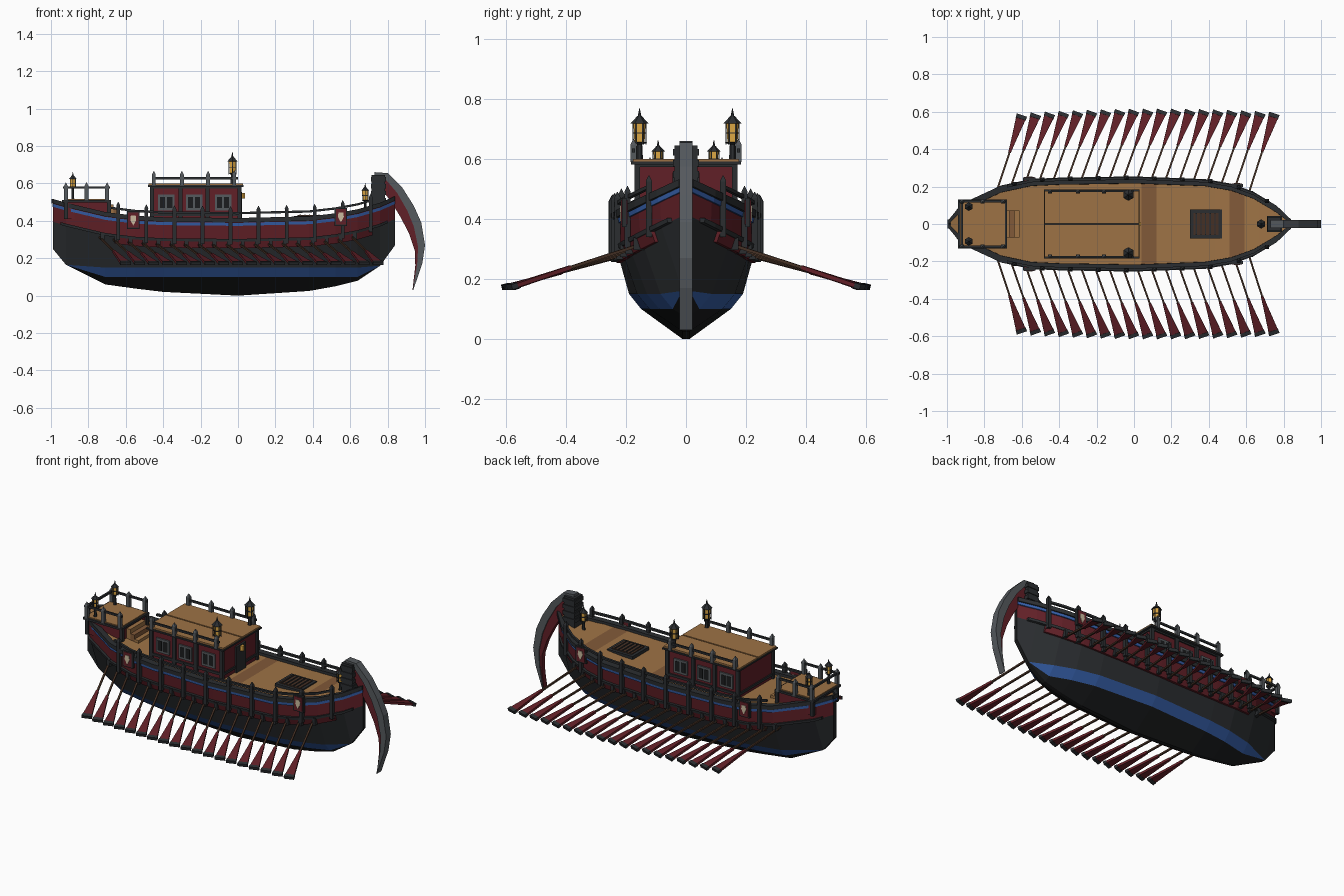
import bpy, bmesh, math
from mathutils import Vector, Matrix

if "Cube" in bpy.data.objects:
    bpy.data.objects.remove(bpy.data.objects["Cube"])

def mat(name, r, g, b):
    m = bpy.data.materials.new(name)
    m.diffuse_color = (r, g, b, 1)
    m.use_nodes = True
    m.node_tree.nodes["Principled BSDF"].inputs["Base Color"].default_value = m.diffuse_color
    return m

BLACK, CHAR = mat("black", .011, .012, .013), mat("charcoal", .024, .027, .03)
RED, BLUE = mat("red", .12, .014, .02), mat("blue", .035, .11, .38)
WOOD, DWOOD = mat("wood", .34, .17, .06), mat("dark_wood", .22, .10, .04)
BROWN, GREY = mat("brown", .06, .03, .018), mat("iron", .09, .10, .11)
GOLD, CREAM = mat("gold", .75, .40, .06), mat("cream", .6, .5, .35)

def finish(name, bm, *mats):
    bmesh.ops.recalc_face_normals(bm, faces=bm.faces)
    me = bpy.data.meshes.new(name)
    bm.to_mesh(me)
    bm.free()
    for m in mats:
        me.materials.append(m)
    bpy.context.collection.objects.link(bpy.data.objects.new(name, me))

def tube(bm, secs, mi=0):
    rings = [[bm.verts.new(p) for p in s] for s in secs]
    n = len(rings[0])
    faces = [bm.faces.new(rings[0][::-1]), bm.faces.new(rings[-1])]
    for a, b in zip(rings, rings[1:]):
        faces += [bm.faces.new((a[i], a[(i + 1) % n], b[(i + 1) % n], b[i])) for i in range(n)]
    for f in faces:
        f.material_index = mi

def box(bm, x0, x1, y0, y1, z0, z1, mi=0):
    tube(bm, [[(x0, y0, z), (x1, y0, z), (x1, y1, z), (x0, y1, z)] for z in (z0, z1)], mi)

def cone(bm, x, y, z0, z1, r0, r1, n=6, mi=0):
    tube(bm, [[(x + r * math.cos(math.tau * (i + .5) / n), y + r * math.sin(math.tau * (i + .5) / n), z)
               for i in range(n)] for r, z in ((r0, z0), (r1, z1))], mi)

def post(bm, x, y, z0, z1, r=.009, mi=0):
    box(bm, x - r, x + r, y - r, y + r, z0, z1 - .02, mi)
    cone(bm, x, y, z1 - .02, z1, r * 1.5, .001, 4, mi)

# Hull stations: x, keel height, sheer height, half width
ST = [(-.99, .25, .505, .012), (-.92, .165, .485, .10), (-.71, .06, .435, .20), (-.55, .038, .415, .236),
      (-.4, .02, .407, .243), (0, 0, .403, .25), (.38, .025, .412, .235), (.52, .05, .428, .21),
      (.64, .08, .45, .165), (.76, .16, .485, .09), (.84, .27, .52, .012)]

def station(x):
    x = min(max(x, ST[0][0]), ST[-1][0])
    for a, b in zip(ST, ST[1:]):
        if x <= b[0]:
            t = (x - a[0]) / (b[0] - a[0])
            return [p + (q - p) * t for p, q in zip(a, b)]

def sheer(x):
    return station(x)[2]

def ring(x):
    _, k, s, w = station(x)
    pts = [(.012, k)]
    for lev, f in ((.10, .6), (.15, .76), (s - .11, .92), (s, .97)):
        d = max(lev - k, 0)
        pts.append((max(.012, w * f * math.sqrt(d / lev)) if lev < s - .12 else max(.012, w * f), k + d))
    return pts

def side(x, z):
    r = ring(x)
    for a, b in zip(r, r[1:]):
        if a[1] <= z <= b[1] and b[1] > a[1]:
            return a[0] + (b[0] - a[0]) * (z - a[1]) / (b[1] - a[1])
    return r[-1][0]

bm = bmesh.new()
rows = []
for s in ST:
    r = ring(s[0])
    rows.append([bm.verts.new((s[0], -y, z)) for y, z in r[::-1]] + [bm.verts.new((s[0], y, z)) for y, z in r])
for a, b in zip(rows, rows[1:]):
    for i, m in enumerate((2, 1, 3, 0, 0, 0, 3, 1, 2)):
        bm.faces.new((a[i], a[i + 1], b[i + 1], b[i])).material_index = m
bm.faces.new(rows[0])
bm.faces.new(rows[-1])
bmesh.ops.remove_doubles(bm, verts=bm.verts, dist=1e-5)
bmesh.ops.dissolve_degenerate(bm, edges=bm.edges, dist=1e-5)
finish("hull", bm, BLACK, CHAR, RED, BLUE)

# Bands that follow the sheer along both hull sides
def band(name, m, x0, x1, dz0, dz1, o0, o1):
    xs = [x0] + [s[0] for s in ST if x0 < s[0] < x1] + [x1]
    bm = bmesh.new()
    for sg in (-1, 1):
        secs = []
        for x in xs:
            a, b = sheer(x) + dz0, sheer(x) + dz1
            ya, yb = side(x, a), side(x, b)
            secs.append([(x, sg * max(y + o, .001), z) for y, o, z in
                         ((ya, o0, a), (ya, o1, a), (yb, o1, b), (yb, o0, b))])
        tube(bm, secs)
    finish(name, bm, m)

band("gunwale", CHAR, -.997, .84, -.012, .012, -.025, .012)
band("blue_stripe", BLUE, -.992, .84, -.03, -.014, -.01, .007)
band("wale_ledge", CHAR, -.95, .80, -.115, -.10, -.01, .016)
band("oar_box", RED, -.66, .72, -.15, -.115, -.02, .012)
band("side_rail", CHAR, -.68, .70, .032, .044, -.006, .008)

bm = bmesh.new()
for i in range(10):
    x = -.64 + .15 * i
    for sg in (-1, 1):
        post(bm, x, sg * (side(x, sheer(x)) + .006), sheer(x) - .13, sheer(x) + .075, .010)
finish("bulwark_posts", bm, CHAR)

# Deck planking
bm = bmesh.new()
for i in range(23):
    x0, x1 = -.98 + i * .0785, -.98 + (i + 1) * .0785
    tube(bm, [[(x, -w, z), (x, w, z), (x, w, z - .01), (x, -w, z - .01)] for x in (x0, x1)
              for w, z in [(max(station(x)[3] - .015, .004), sheer(x) - .004)]], 1 if i in (13, 19) else 0)
finish("deck", bm, WOOD, DWOOD)

# Hatch with grating
bm = bmesh.new()
box(bm, .30, .47, -.078, .078, .40, .425)
box(bm, .318, .452, -.06, .06, .42, .43, 1)
for i in range(5):
    box(bm, .33 + i * .025, .336 + i * .025, -.06, .06, .43, .434)
finish("deck_hatch", bm, CHAR, BROWN)

# Cabin
bm = bmesh.new()
box(bm, -.46, .01, -.16, .16, .39, .585)
finish("cabin_walls", bm, RED)
bm = bmesh.new()
for sg in (-1, 1):
    for x in (-.46, -.307, -.163, .008):
        box(bm, x - .011, x + .011, sg * .163 - .009, sg * .163 + .009, .39, .585)
for z in (.425, .573):
    box(bm, -.467, .017, -.168, .168, z, z + .015)
box(bm, -.482, .03, -.184, .184, .582, .591)
box(bm, .008, .022, -.045, .045, .40, .555)
finish("cabin_frame", bm, CHAR)
bm = bmesh.new()
for y in (-.09, .09):
    box(bm, -.478, .026, y - .086, y + .086, .589, .6)
finish("cabin_roof", bm, WOOD)
bm = bmesh.new()
for sg in (-1, 1):
    for x in (-.384, -.235, -.08):
        box(bm, x - .044, x + .044, *sorted((sg * .155, sg * .168)), .455, .54)
        for d in (-.019, .019):
            box(bm, x + d - .014, x + d + .014, *sorted((sg * .165, sg * .17)), .468, .527, 1)
finish("cabin_windows", bm, GREY, BLACK)
bm = bmesh.new()
cone(bm, .026, 0, .52, .55, .013, .013)
finish("door_lamp", bm, GOLD)

# Railings on the cabin roof
bm = bmesh.new()
for sg in (-1, 1):
    for x in (-.45, -.30, -.16, -.02):
        post(bm, x, sg * .175, .59, .667, .010, 1)
    box(bm, -.46, .0, sg * .175 - .005, sg * .175 + .005, .622, .634)
finish("roof_rail", bm, CHAR, GREY)

# Stern castle with stairs and railing
bm = bmesh.new()
box(bm, -.925, -.69, -.115, .115, .41, .505)
finish("stern_cabin", bm, RED)
bm = bmesh.new()
box(bm, -.94, -.68, -.13, .13, .498, .51)
for x in (-.92, -.69):
    for y in (-.115, .115):
        box(bm, x - .01, x + .01, y - .01, y + .01, .41, .5)
finish("stern_trim", bm, CHAR)
bm = bmesh.new()
box(bm, -.93, -.69, -.118, .118, .508, .516)
finish("stern_deck", bm, WOOD)
bm = bmesh.new()
for i in range(3):
    box(bm, -.69, -.665 + .027 * i, -.072, .072, .41, .488 - .026 * i, i % 2)
finish("stern_stairs", bm, WOOD, DWOOD)
bm = bmesh.new()
for sg in (-1, 1):
    for x in (-.92, -.81, -.70):
        post(bm, x, sg * .12, .5, .605, .010, 1)
    box(bm, -.935, -.685, sg * .12 - .005, sg * .12 + .005, .572, .584)
box(bm, -.927, -.915, -.12, .12, .572, .584)
finish("stern_rail", bm, CHAR, GREY)

# Lanterns: foot height, cage base, size
def lantern(name, x, y, foot, z, s):
    bm = bmesh.new()
    cone(bm, x, y, foot, z, .012 * s, .009 * s)
    cone(bm, x, y, z, z + .008 * s, .014 * s, .025 * s)
    cone(bm, x, y, z + .008 * s, z + .07 * s, .017 * s, .02 * s, 6, 1)
    for i in range(6):
        a = math.tau * (i + .5) / 6
        cone(bm, x + .022 * s * math.cos(a), y + .022 * s * math.sin(a), z, z + .072 * s, .003 * s, .003 * s, 4)
    cone(bm, x, y, z + .036 * s, z + .040 * s, .024 * s, .024 * s)
    cone(bm, x, y, z + .07 * s, z + .095 * s, .031 * s, .007 * s)
    cone(bm, x, y, z + .095 * s, z + .12 * s, .006 * s, .001)
    finish(name, bm, CHAR, GOLD)

for sg, n in ((-1, "near"), (1, "far")):
    lantern("roof_lantern_" + n, -.03, sg * .155, .59, .648, 1)
    lantern("stern_lantern_" + n, -.883, sg * .093, .51, .572, .75)
lantern("bow_lantern", .68, 0, .44, .505, .8)

# Crest plates on the hull sides
bm = bmesh.new()
for sg in (-1, 1):
    for x in (-.56, .55):
        z = sheer(x) - .012
        y = sg * (side(x, z) + .014)
        for w, h, d, m in ((.034, .048, .008, 0), (.027, .041, .011, 1)):
            box(bm, x - w, x + w, y - d, y + d, z - h, z + h, m)
        d = .014
        tube(bm, [[(x, v, z - .03), (x + .016, v, z), (x + .013, v, z + .024), (x - .013, v, z + .024),
                   (x - .016, v, z)] for v in (y - d, y + d)], 2)
finish("crest_plates", bm, CHAR, RED, CREAM)

# Bow crescent and its block
OUT = [(.73, .66), (.80, .655), (.88, .575), (.94, .48), (.98, .39), (1, .27), (.985, .17), (.937, .03)]
MID = [(.73, .625), (.79, .62), (.85, .55), (.905, .455), (.94, .37), (.963, .26), (.958, .17), (.935, .03)]
INN = [(.73, .53), (.79, .54), (.82, .50), (.872, .415), (.915, .33), (.945, .24), (.948, .16), (.933, .03)]
for name, m, a, b, h in (("crescent_edge", GREY, OUT, MID, .022), ("crescent_inlay", RED, MID, INN, .015)):
    bm = bmesh.new()
    tube(bm, [[(p[0], -h, p[1]), (p[0], h, p[1]), (q[0], h, q[1]), (q[0], -h, q[1])] for p, q in zip(a, b)])
    finish(name, bm, m)
bm = bmesh.new()
box(bm, .715, .785, -.038, .038, .44, .645)
for i in range(4):
    box(bm, .71, .79, -.043, .043, .50 + .037 * i, .522 + .037 * i)
finish("bow_block", bm, CHAR)

# Oars with their hull brackets
shaft, blade, bracket = bmesh.new(), bmesh.new(), bmesh.new()
for i in range(19):
    tx = -.60 + .075 * i
    for sg in (-1, 1):
        x0 = tx - .145
        z0 = sheer(x0) - .125
        root = Vector((x0, sg * (side(x0, z0) - .02), z0))
        tip = Vector((tx, sg * (.605 - .025 * ((i - 10) / 10) ** 2), .172))
        d = (tip - root).normalized()
        u = d.cross(Vector((0, 0, 1))).normalized()
        v = u.cross(d)
        def sec(t, w, h):
            c = root.lerp(tip, t)
            return [c + u * w + v * h, c - u * w + v * h, c - u * w - v * h, c + u * w - v * h]
        tube(shaft, [sec(0, .005, .005), sec(.62, .005, .005)])
        tube(blade, [sec(.55, .007, .007), sec(.68, .012, .007), sec(.96, .026, .007)])
        tube(blade, [sec(.955, .027, .009), sec(1, .029, .009)], 1)
        y = sg * side(x0 + .02, z0)
        box(bracket, x0 + .01, x0 + .03, y - .025, y + .025, z0 - .022, z0 + .02)
finish("oar_shafts", shaft, BROWN)
finish("oar_blades", blade, RED, CHAR)
finish("oar_brackets", bracket, CHAR)
